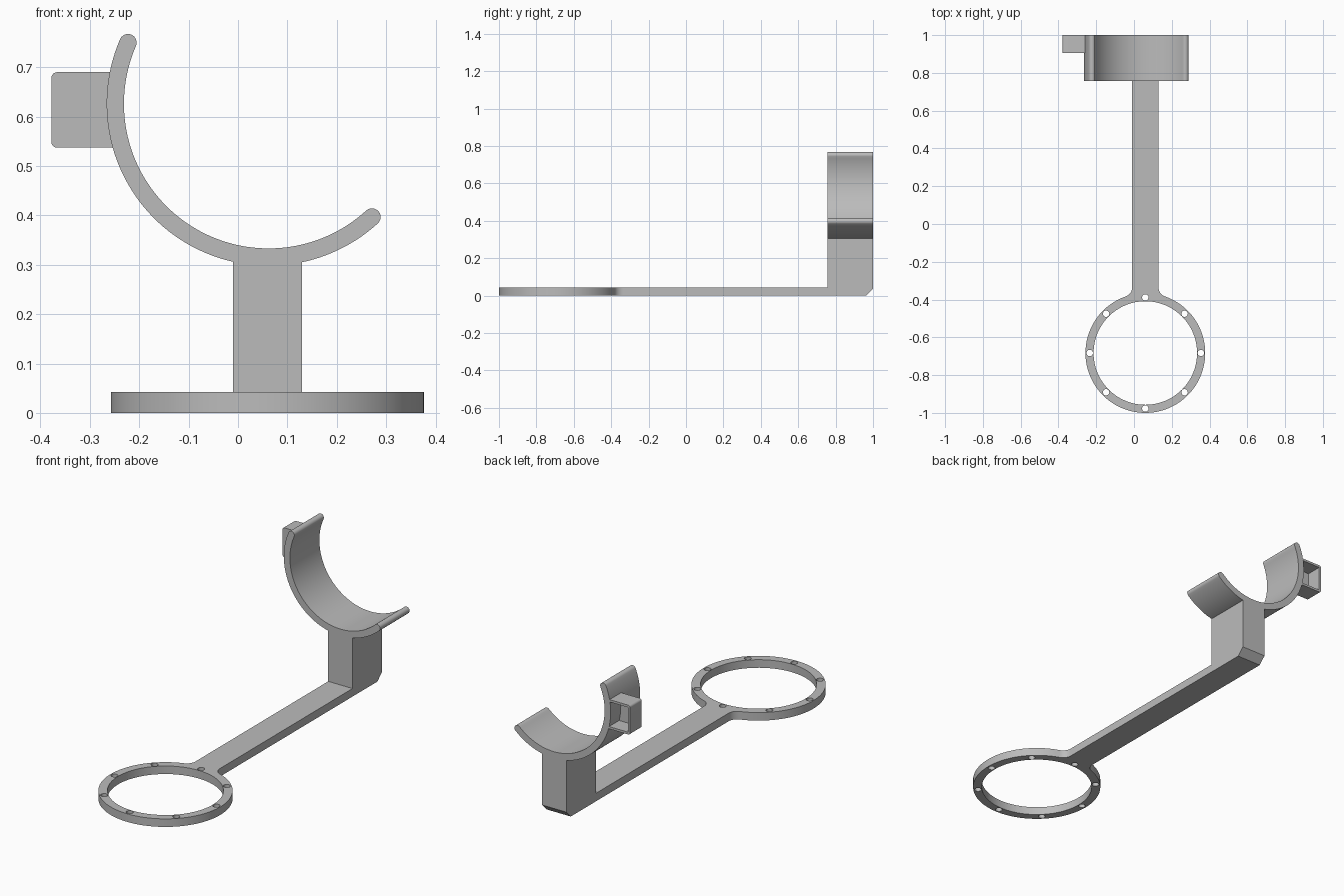
import bpy, bmesh, math
from mathutils import Vector

if "Cube" in bpy.data.objects:
    bpy.data.objects.remove(bpy.data.objects["Cube"])

grey = bpy.data.materials.new("plain grey")
grey.diffuse_color = (0.5, 0.5, 0.5, 1)
grey.use_nodes = True
grey.node_tree.nodes["Principled BSDF"].inputs["Base Color"].default_value = grey.diffuse_color


def arc(cx, cy, r, a0, a1, n):
    """Points on an arc, angles in degrees."""
    angles = [math.radians(a0 + (a1 - a0) * i / n) for i in range(n + 1)]
    return [(cx + r * math.cos(a), cy + r * math.sin(a)) for a in angles]


def circle(cx, cy, r, n):
    return arc(cx, cy, r, 0, 360, n)[:-1]


def extrude(name, outlines, lo, hi, place):
    """Fill 2D outlines (inner ones become holes) and extrude from lo to hi."""
    curve = bpy.data.curves.new(name + "_outline", 'CURVE')
    curve.dimensions, curve.fill_mode = '2D', 'BOTH'
    curve.extrude = (hi - lo) / 2
    for pts in outlines:
        s = curve.splines.new('POLY')
        s.points.add(len(pts) - 1)
        for p, (u, v) in zip(s.points, pts):
            p.co = (u, v, 0, 1)
        s.use_cyclic_u = True
    tmp = bpy.data.objects.new(name + "_outline", curve)
    bpy.context.collection.objects.link(tmp)
    dg = bpy.context.evaluated_depsgraph_get()
    mesh = bpy.data.meshes.new_from_object(tmp.evaluated_get(dg))
    bpy.data.objects.remove(tmp)

    bm = bmesh.new()
    bm.from_mesh(mesh)
    for v in bm.verts:
        v.co = Vector(place(v.co.x, v.co.y, v.co.z + (lo + hi) / 2))
    bmesh.ops.remove_doubles(bm, verts=bm.verts, dist=1e-5)
    bmesh.ops.recalc_face_normals(bm, faces=bm.faces)
    bm.to_mesh(mesh)
    bm.free()
    mesh.name = name
    mesh.materials.clear()
    mesh.materials.append(grey)
    obj = bpy.data.objects.new(name, mesh)
    bpy.context.collection.objects.link(obj)
    bpy.ops.object.select_all(action='DESELECT')
    obj.select_set(True)
    bpy.context.view_layer.objects.active = obj
    bpy.ops.object.shade_smooth_by_angle(angle=math.radians(30))
    return obj


def flat(u, v, w):      # outline seen from the top
    return (u, v, w)


def front(u, v, w):     # outline seen from the front
    return (u, w, v)


def side(u, v, w):      # outline seen from the right
    return (w, u, v)


# Ring with arm: one outline with filleted neck, big opening and screw holes
CX, CY, R, F, HALF = 0.06, -0.683, 0.317, 0.05, 0.07
Y_POST = 0.757
dx = HALF + F
dy = math.sqrt((R + F) ** 2 - dx ** 2)
t = math.degrees(math.atan2(dy, dx))
outline = arc(CX, CY, R, 180 - t, 360 + t, 96)
outline += arc(CX + dx, CY + dy, F, 180 + t, 180, 8)
outline += [(CX + HALF, Y_POST), (CX - HALF, Y_POST)]
outline += arc(CX - dx, CY + dy, F, 0, -t, 8)[:-1]
outline.pop(0)
outline += [(CX + R * math.cos(math.radians(180 - t)), CY + R * math.sin(math.radians(180 - t)))]
holes = [circle(CX + 0.294 * math.cos(i * math.pi / 4),
                CY + 0.294 * math.sin(i * math.pi / 4), 0.017, 20) for i in range(8)]
extrude("ring_and_arm", [outline, circle(CX, CY, 0.274, 96)] + holes, 0, 0.042, flat)

# Post with chamfered lower back edge
extrude("post", [[(Y_POST, 0), (0.963, 0), (1, 0.037), (1, 0.316), (Y_POST, 0.316)]],
        CX - HALF, CX + HALF, side)

# Cradle: open arc with rounded ends
KX, KZ, RO, RI, A0, A1 = 0.062, 0.626, 0.328, 0.293, 156.5, 312.4
RM, RC = (RO + RI) / 2, (RO - RI) / 2


def end_cap(a, start):
    c = math.radians(a)
    return arc(KX + RM * math.cos(c), KZ + RM * math.sin(c), RC, start, start + 180, 12)[1:-1]


profile = arc(KX, KZ, RO, A0, A1, 64) + end_cap(A1, A1)
profile += arc(KX, KZ, RI, A1, A0, 64) + end_cap(A0, A0 + 180)
extrude("cradle", [profile], Y_POST, 1, front)

# Side socket: thin walls open to the back, closed at the front
X0, X1, Z0, Z1, W, B = -0.378, -0.245, 0.537, 0.69, 0.012, 0.012
shell = [(X1, Z1)] + arc(X0 + B, Z1 - B, B, 90, 180, 6)
shell += arc(X0 + B, Z0 + B, B, 180, 270, 6) + [(X1, Z0)]
inner = [(X1, Z0 + W), (X0 + W, Z0 + W), (X0 + W, Z1 - W), (X1, Z1 - W)]
extrude("socket_walls", [shell + inner], 0.917, 1, front)
extrude("socket_front", [shell], 0.905, 0.917, front)
